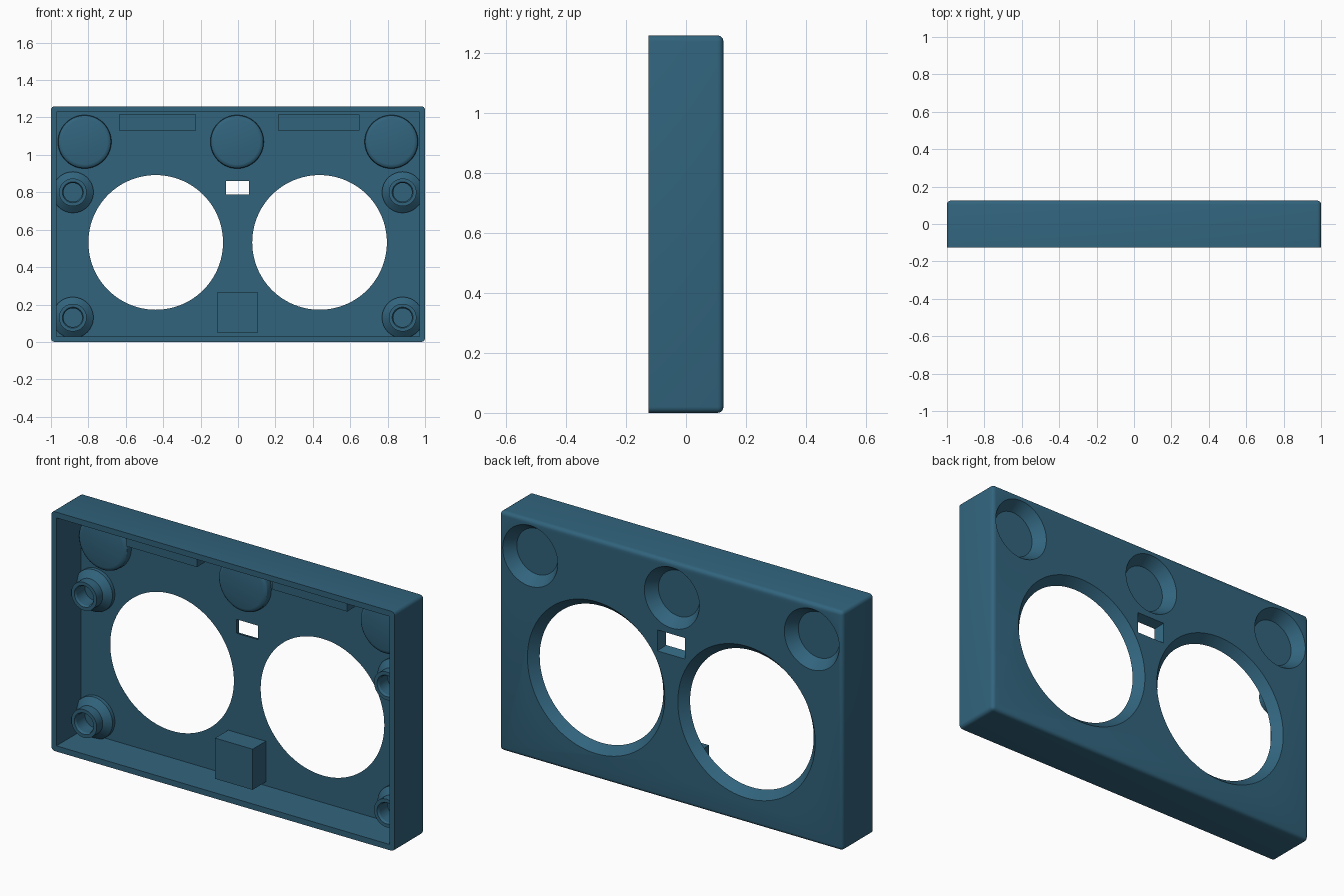
import bpy, bmesh, math
from mathutils import Vector

if "Cube" in bpy.data.objects:
    bpy.data.objects.remove(bpy.data.objects["Cube"])

mat = bpy.data.materials.new("slate blue")
mat.diffuse_color = (0.031, 0.127, 0.205, 1)
mat.use_nodes = True
mat.node_tree.nodes["Principled BSDF"].inputs["Base Color"].default_value = mat.diffuse_color

FLOOR, BACK, FRONT = 0.08, 0.125, -0.125   # inner face, back face and open rim (y)


def finish(bm, name):
    bmesh.ops.recalc_face_normals(bm, faces=bm.faces[:])
    me = bpy.data.meshes.new(name)
    bm.to_mesh(me)
    bm.free()
    ob = bpy.data.objects.new(name, me)
    bpy.context.collection.objects.link(ob)
    me.materials.append(mat)
    return ob


def smooth(ob):
    bpy.ops.object.select_all(action='DESELECT')
    ob.select_set(True)
    bpy.context.view_layer.objects.active = ob
    bpy.ops.object.shade_smooth_by_angle(angle=math.radians(30))


def loft(name, rings):
    """Closed solid from rectangles (x0, x1, z0, z1, y)."""
    bm = bmesh.new()
    loops = [[bm.verts.new(p) for p in ((a, y, c), (b, y, c), (b, y, d), (a, y, d))]
             for a, b, c, d, y in rings]
    for p, q in zip(loops, loops[1:]):
        for i in range(4):
            j = (i + 1) % 4
            bm.faces.new((p[i], p[j], q[j], q[i]))
    bm.faces.new(loops[0])
    bm.faces.new(loops[-1])
    return finish(bm, name)


def block(name, x0, x1, z0, z1, y0, y1):
    return loft(name, [(x0, x1, z0, z1, y0), (x0, x1, z0, z1, y1)])


def lathe(name, profile, x, z, n=64):
    """Solid of revolution about the y axis from (radius, y) points."""
    bm = bmesh.new()
    vs = [bm.verts.new((r, y, 0)) for r, y in profile]
    es = [bm.edges.new(e) for e in zip(vs, vs[1:])]
    bmesh.ops.spin(bm, geom=vs + es, cent=(0, 0, 0), axis=(0, 1, 0),
                   angle=2 * math.pi, steps=n)
    bmesh.ops.remove_doubles(bm, verts=bm.verts[:], dist=1e-5)
    bmesh.ops.translate(bm, verts=bm.verts[:], vec=Vector((x, 0, z)))
    return finish(bm, name)


def cut(target, cutter):
    m = target.modifiers.new("cut", 'BOOLEAN')
    m.operation, m.solver, m.object = 'DIFFERENCE', 'EXACT', cutter
    bpy.context.view_layer.objects.active = target
    bpy.ops.object.modifier_apply(modifier=m.name)
    bpy.data.objects.remove(cutter, do_unlink=True)


# Housing: box with rounded edges everywhere but the front rim
shell = block("housing", -1, 1, 0, 1.26, FRONT, BACK)
bm = bmesh.new()
bm.from_mesh(shell.data)
edges = [e for e in bm.edges if any(v.co.y > 0 for v in e.verts)]
bmesh.ops.bevel(bm, geom=edges, offset=0.02, segments=4, profile=0.5, affect='EDGES')
bm.to_mesh(shell.data)
bm.free()
cut(shell, block("cavity", -0.97, 0.97, 0.03, 1.23, -0.3, FLOOR))

# Two large round openings, flared towards the back
for x in (-0.44, 0.436):
    cut(shell, lathe("opening", [(0, 0), (0.36, 0), (0.36, FLOOR), (0.409, 0.135), (0, 0.135)],
                     x, 0.532, 96))

# Small flared window
cut(shell, loft("window", [(-0.064, 0.06, 0.787, 0.86, 0),
                           (-0.064, 0.06, 0.787, 0.86, FLOOR),
                           (-0.087, 0.083, 0.764, 0.883, 0.135)]))

# Three conical recesses, each closed by a rounded cup on the inside
CUPS = (-0.82, -0.005, 0.82)
for x in CUPS:
    cut(shell, lathe("recess", [(0, 0.07), (0.1233, 0.07), (0.1667, 0.135), (0, 0.135)], x, 1.07))
smooth(shell)
for x in CUPS:
    smooth(lathe("recess_cup", [(0, 0.04), (0.121, 0.04), (0.132, 0.043), (0.14, 0.05),
                                (0.143, 0.06), (0.143, FLOOR), (0.13, FLOOR),
                                (0.12, 0.065), (0, 0.065)], x, 1.07))

# Four hollow screw posts with flared feet
for x in (-0.883, 0.88):
    for z in (0.13, 0.80):
        smooth(lathe("screw_post", [(0, 0.06), (0.05, 0.06), (0.05, -0.01), (0.056, -0.02),
                                    (0.074, -0.02), (0.074, 0.03), (0.11, 0.06),
                                    (0.11, 0.09), (0, 0.09)], x, z, 48))

# Inner blocks: two top bars and a bottom block
block("top_bar_left", -0.636, -0.225, 1.13, 1.215, -0.02, 0.09)
block("top_bar_right", 0.215, 0.65, 1.13, 1.215, -0.02, 0.09)
block("bottom_block", -0.113, 0.106, 0.05, 0.264, -0.03, 0.09)
